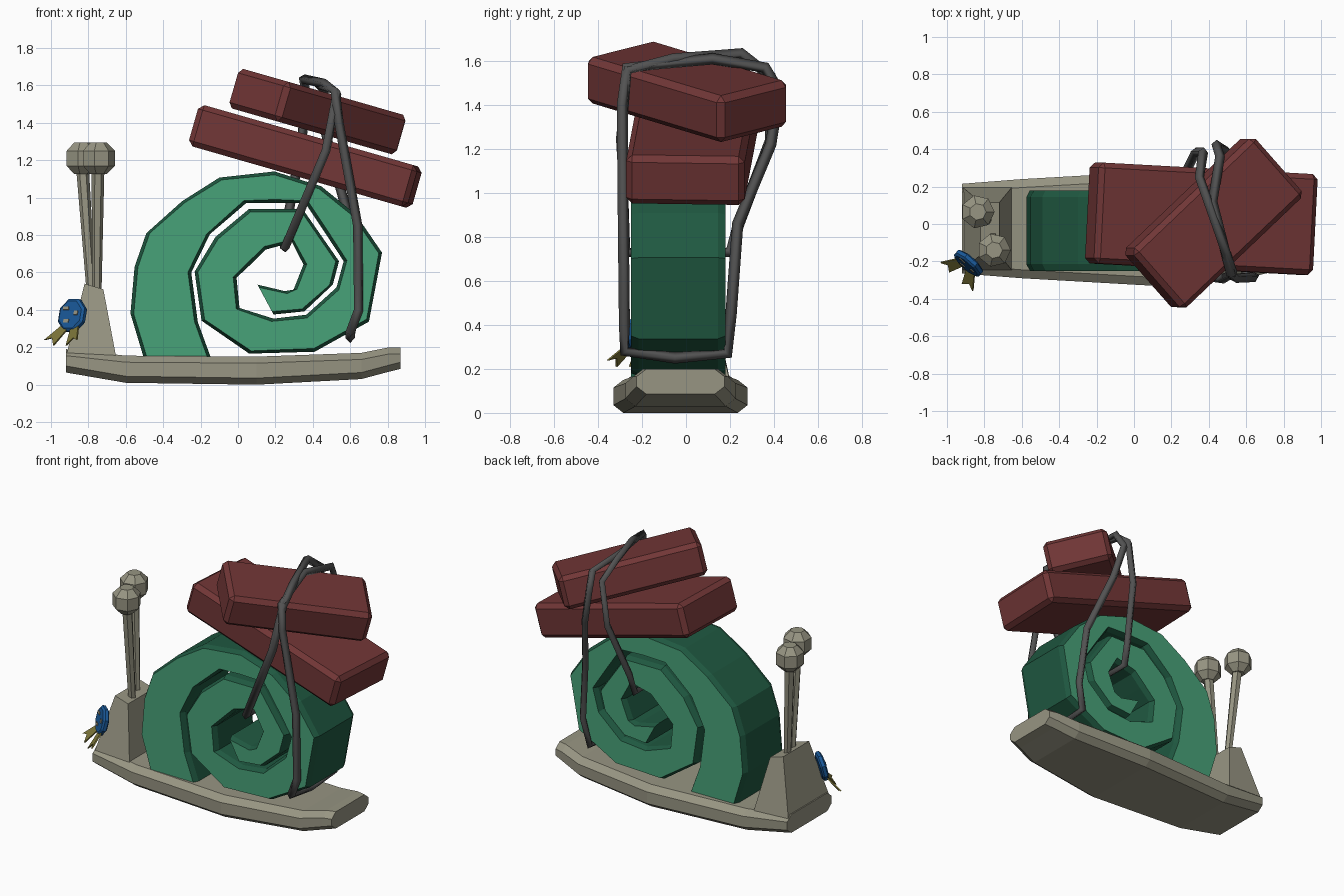
import bpy, bmesh, math
from mathutils import Vector, Matrix

if "Cube" in bpy.data.objects:
    bpy.data.objects.remove(bpy.data.objects["Cube"])


def material(name, rgb):
    m = bpy.data.materials.new(name)
    m.diffuse_color = (*rgb, 1)
    m.use_nodes = True
    m.node_tree.nodes["Principled BSDF"].inputs["Base Color"].default_value = m.diffuse_color
    return m


BEIGE = material("beige", (0.31, 0.30, 0.225))
GREEN = material("green", (0.064, 0.36, 0.19))
DARK_GREEN = material("dark_green", (0.014, 0.10, 0.053))
RED = material("dull_red", (0.165, 0.037, 0.037))
GREY = material("grey", (0.085, 0.085, 0.085))
BLUE = material("blue", (0.01, 0.10, 0.32))
OLIVE = material("olive", (0.20, 0.175, 0.04))


def finish(bm, name, *mats):
    bmesh.ops.recalc_face_normals(bm, faces=bm.faces)
    bm.normal_update()
    me = bpy.data.meshes.new(name)
    ob = bpy.data.objects.new(name, me)
    for m in mats:
        me.materials.append(m)
    if len(mats) > 1:  # second material on faces looking along y
        for f in bm.faces:
            f.material_index = int(abs(f.normal.y) > 0.8)
    bm.to_mesh(me)
    bm.free()
    bpy.context.collection.objects.link(ob)
    return ob


def loft(name, rings, *mats):
    """Skin a row of equal rings and close both ends."""
    bm = bmesh.new()
    vs = [[bm.verts.new(p) for p in r] for r in rings]
    for a, b in zip(vs, vs[1:]):
        for i in range(len(a)):
            j = (i + 1) % len(a)
            bm.faces.new((a[i], a[j], b[j], b[i]))
    bm.faces.new(vs[0])
    bm.faces.new(vs[-1])
    return finish(bm, name, *mats)


def circle(c, r, n):
    return [(c[0] + r * math.cos(i * math.tau / n), c[1] + r * math.sin(i * math.tau / n), c[2])
            for i in range(n)]


# Foot: chamfered slab, stations of x, bottom, top, half width
YC = -0.025
rings = []
for x, b, t, w in [(-0.92, 0.065, 0.19, 0.24), (-0.6, 0.01, 0.155, 0.265), (0.1, 0.0, 0.15, 0.305),
                   (0.66, 0.03, 0.17, 0.25), (0.81, 0.07, 0.2, 0.215), (0.87, 0.085, 0.2, 0.2)]:
    half = [(w - 0.045, b), (w, b + 0.035), (w, t - 0.035), (w - 0.045, t)]
    rings.append([(x, YC + y, z) for y, z in half] + [(x, YC - y, z) for y, z in reversed(half)])
loft("foot", rings, BEIGE)

# Head: tapered block
loft("head", [[(-0.92, -0.25, 0.15), (-0.65, -0.25, 0.14), (-0.65, 0.2, 0.14), (-0.92, 0.2, 0.15)],
              [(-0.82, -0.165, 0.54), (-0.72, -0.165, 0.51), (-0.72, 0.115, 0.51), (-0.82, 0.115, 0.54)]], BEIGE)

# Eye stalks with faceted eyeballs
for side, base, tip in [("back", (-0.785, 0.02, 0.5), (-0.835, 0.065, 1.21)),
                        ("front", (-0.755, -0.07, 0.48), (-0.748, -0.14, 1.21))]:
    loft(side + "_eye_stalk", [circle(base, 0.025, 6), circle(tip, 0.035, 6)], BEIGE)
    loft(side + "_eyeball", [circle((tip[0], tip[1], tip[2] + dz), r, 7)
                             for dz, r in [(-0.085, 0.045), (-0.04, 0.09), (0.04, 0.09), (0.085, 0.045)]], BEIGE)

# Shell: coiled band, pairs of outer and inner edge (x, z)
COIL = [(-0.50, 0.13, -0.14, 0.13), (-0.575, 0.38, -0.215, 0.335), (-0.553, 0.63, -0.25, 0.60),
        (-0.49, 0.81, -0.15, 0.805), (-0.30, 0.98, -0.05, 0.89), (-0.10, 1.107, 0.045, 0.972),
        (0.195, 1.14, 0.20, 0.972), (0.446, 1.06, 0.36, 0.97), (0.63, 0.91, 0.46, 0.82),
        (0.77, 0.706, 0.565, 0.66), (0.70, 0.337, 0.527, 0.52), (0.41, 0.176, 0.366, 0.374),
        (0.06, 0.166, 0.19, 0.353), (-0.195, 0.342, 0.008, 0.41), (-0.232, 0.604, -0.008, 0.572),
        (-0.12, 0.79, 0.07, 0.645), (0.06, 0.94, 0.147, 0.722), (0.345, 0.94, 0.29, 0.76),
        (0.54, 0.66, 0.35, 0.642), (0.507, 0.535, 0.297, 0.508), (0.355, 0.392, 0.25, 0.50),
        (0.19, 0.375, 0.104, 0.535)]
rings = []
for ox, oz, ix, iz in COIL:
    o, i = Vector((ox, -0.035, oz)), Vector((ix, -0.035, iz))
    d = (i - o).normalized() * 0.018
    wide, slim = Vector((0, 0.215, 0)), Vector((0, 0.18, 0))
    rings.append([o - slim, o + d - wide, i - d - wide, i - slim,
                  i + slim, i - d + wide, o + d + wide, o + slim])
loft("shell", rings, DARK_GREEN, GREEN)


# Two tilted packages
def package(name, size, centre, yaw):
    bm = bmesh.new()
    bmesh.ops.create_cube(bm, size=1)
    bmesh.ops.scale(bm, vec=size, verts=bm.verts)
    bmesh.ops.bevel(bm, geom=bm.edges[:], offset=0.028, segments=1, affect='EDGES')
    rot = Matrix.Rotation(math.radians(16), 4, 'Y') @ Matrix.Rotation(math.radians(yaw), 4, 'Z')
    bm.transform(Matrix.Translation(centre) @ rot)
    finish(bm, name, RED)


package("lower_package", (1.22, 0.54, 0.23), (0.36, 0.028, 1.22), -3)
package("upper_package", (0.92, 0.43, 0.22), (0.425, 0.005, 1.46), 42.5)


# Straps: closed loops, one through the coil's middle and one under the shell
def strap(name, pts):
    cu = bpy.data.curves.new(name, 'CURVE')
    cu.dimensions = '3D'
    cu.bevel_depth = 0.026
    cu.bevel_resolution = 0
    sp = cu.splines.new('POLY')
    sp.points.add(len(pts) - 1)
    for p, co in zip(sp.points, pts):
        p.co = (*co, 1)
    sp.use_cyclic_u = True
    cu.materials.append(GREY)
    ob = bpy.data.objects.new(name, cu)
    bpy.context.collection.objects.link(ob)
    bpy.ops.object.select_all(action='DESELECT')
    ob.select_set(True)
    bpy.context.view_layer.objects.active = ob
    bpy.ops.object.convert(target='MESH')


strap("middle_strap", [(0.25, -0.27, 0.73), (0.47, -0.295, 1.25), (0.53, -0.265, 1.56), (0.46, -0.06, 1.61),
                       (0.35, 0.25, 1.635), (0.37, 0.385, 1.53), (0.33, 0.385, 1.24),
                       (0.26, 0.24, 0.86), (0.25, 0.2, 0.73)])
strap("rear_strap", [(0.6, -0.28, 0.28), (0.645, -0.28, 0.4), (0.64, -0.285, 0.85), (0.54, -0.29, 1.4),
                     (0.52, -0.27, 1.57), (0.42, 0.12, 1.61), (0.46, 0.36, 1.57), (0.44, 0.425, 1.46),
                     (0.5, 0.385, 1.22), (0.6, 0.235, 0.86), (0.64, 0.205, 0.45),
                     (0.6, 0.19, 0.27), (0.6, -0.05, 0.25)])

# Rosette on the corner of the head, in its own frame (u across, v up, n out)
U = Vector((0.75, -0.66, 0)).normalized()
N = Vector((-0.64, -0.73, 0.24)).normalized()
V = N.cross(U)
C = Vector((-0.885, -0.21, 0.37))


def place(u, v, n):
    return C + U * u + V * v + N * n


def disc(r, n):
    return [place(r * math.cos((k + 0.5) * math.tau / 8), r * math.sin((k + 0.5) * math.tau / 8), n)
            for k in range(8)]


loft("rosette", [disc(0.08, -0.02), disc(0.095, -0.01), disc(0.095, 0.01), disc(0.08, 0.02)], BLUE)
for k, (u, v, w, h) in enumerate([(-0.035, 0.035, 0.02, 0.009), (0.04, 0.01, 0.013, 0.012),
                                  (-0.02, -0.035, 0.018, 0.009)]):
    loft(f"rosette_patch_{k + 1}", [[place(u + a * w, v + b * h, n) for a, b in
                                     [(-1, -1), (1, -1), (1, 1), (-1, 1)]] for n in (0.018, 0.024)], BEIGE)

# Notched ribbon tails
for side, s in [("left", -1), ("right", 1)]:
    tail = [(0.005, -0.06, 0.0), (0.055, -0.05, 0.0), (0.115, -0.15, 0.06),
            (0.075, -0.135, 0.045), (0.045, -0.18, 0.06)]
    loft(side + "_ribbon_tail", [[place(s * u, v, n + t) for u, v, n in tail] for t in (-0.005, 0.005)], OLIVE)
